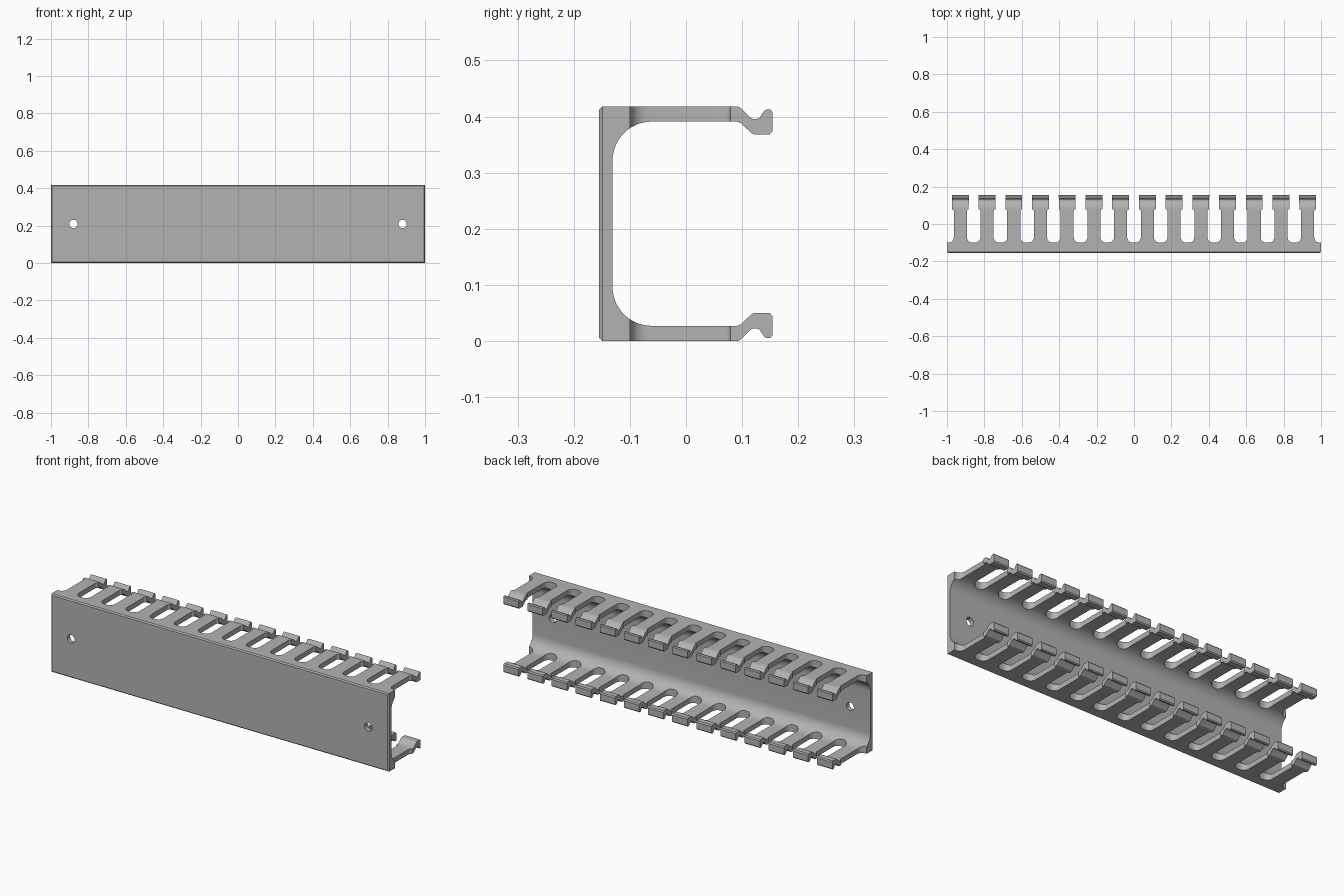
import bpy, bmesh, math
from mathutils import Vector

if "Cube" in bpy.data.objects:
    bpy.data.objects.remove(bpy.data.objects["Cube"])

HEIGHT = 0.418
FRONT = -0.155
FINGERS = 14
PITCH = 2 / FINGERS

grey = bpy.data.materials.new("grey plastic")
grey.use_nodes = True
GREY = (0.45, 0.45, 0.45, 1)
grey.diffuse_color = GREY
grey.node_tree.nodes["Principled BSDF"].inputs["Base Color"].default_value = GREY


def arc(cx, cy, r, start, end, steps=10):
    angles = [math.radians(start + (end - start) * i / steps) for i in range(steps + 1)]
    return [(cx + r * math.cos(a), cy + r * math.sin(a)) for a in angles]


def prism(bm, points, move):
    """Extrude a closed outline of 3D points along a vector."""
    face = bm.faces.new([bm.verts.new(p) for p in points])
    top = bmesh.ops.extrude_face_region(bm, geom=[face])["geom"]
    bmesh.ops.translate(bm, vec=move, verts=[v for v in top if isinstance(v, bmesh.types.BMVert)])


def finish(bm, name):
    bmesh.ops.recalc_face_normals(bm, faces=bm.faces)
    mesh = bpy.data.meshes.new(name)
    bm.to_mesh(mesh)
    bm.free()
    mesh.materials.append(grey)
    obj = bpy.data.objects.new(name, mesh)
    bpy.context.collection.objects.link(obj)
    return obj


# Channel section: upper half in (y, z), with the hooked lip, mirrored below
upper = [(FRONT, HEIGHT), (0.091, HEIGHT), (0.097, 0.416), (0.115, 0.398), (0.119, 0.396),
         (0.127, 0.396), (0.131, 0.398), (0.140, 0.411), (0.144, 0.413), (0.150, 0.413),
         (0.154, 0.408), (0.154, 0.374), (0.149, 0.368), (0.121, 0.368), (0.117, 0.370),
         (0.098, 0.388), (0.091, 0.391)]
upper += arc(-0.061, 0.321, 0.07, 90, 180, 14)
section = upper + [(y, HEIGHT - z) for y, z in reversed(upper)]

bm = bmesh.new()
prism(bm, [(-1, y, z) for y, z in section], Vector((2, 0, 0)))

# Small chamfer around the front face
rim = [e for e in bm.edges if all(abs(v.co.y - FRONT) < 1e-4 for v in e.verts)]
bmesh.ops.bevel(bm, geom=rim, offset=0.006, offset_type='OFFSET', segments=1,
                affect='EDGES', profile=0.5)
channel = finish(bm, "slotted_channel")

# Cutter outline for one slot: rounded root, straight sides, narrow mouth
right = arc(0.0065, -0.07, 0.03, -90, 0, 8)
right += arc(0.0265, 0.069, 0.01, 0, 90, 5) + [(0.026, 0.2)]
slot = right + [(-x, y) for x, y in reversed(right)]

bm = bmesh.new()
for k in range(FINGERS + 1):
    x0 = -1 + k * PITCH
    prism(bm, [(x0 + x, y, -0.1) for x, y in slot], Vector((0, 0, HEIGHT + 0.2)))

# Mounting holes through the front wall
for side in (-1, 1):
    ring = arc(side * 0.88, HEIGHT / 2, 0.022, 0, 360, 32)[:-1]
    prism(bm, [(x, -0.2, z) for x, z in ring], Vector((0, 0.085, 0)))
cutter = finish(bm, "slot_cutter")
cutter.hide_render = True

# Cut the slots and holes, then discard the cutter
cut = channel.modifiers.new("slots", 'BOOLEAN')
cut.operation = 'DIFFERENCE'
cut.solver = 'EXACT'
cut.object = cutter
bpy.ops.object.select_all(action='DESELECT')
channel.select_set(True)
bpy.context.view_layer.objects.active = channel
bpy.ops.object.modifier_apply(modifier=cut.name)
bpy.data.objects.remove(cutter)
bpy.ops.object.shade_smooth_by_angle(angle=math.radians(25))
